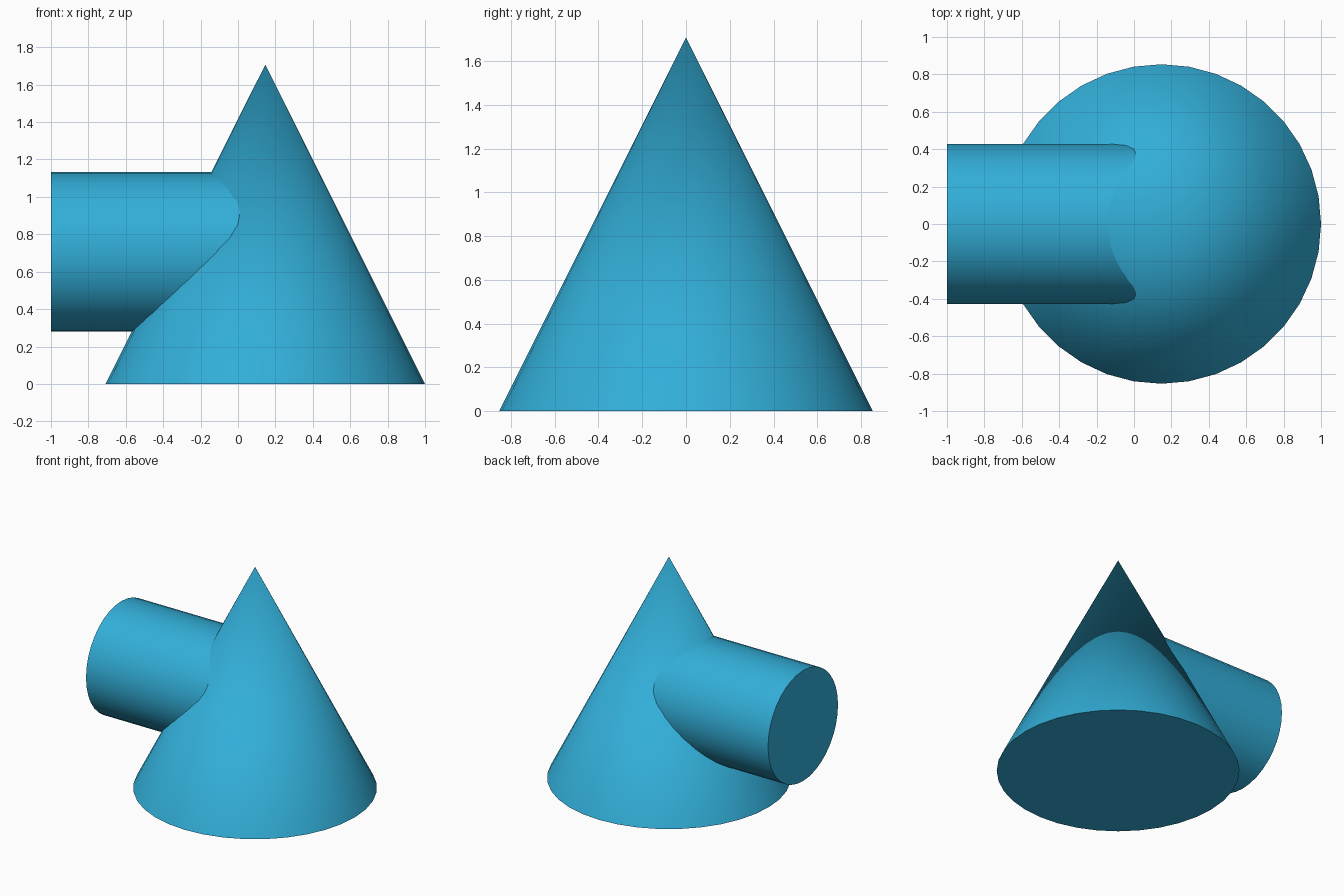
import bpy
import math

cube = bpy.data.objects.get("Cube")
if cube:
    bpy.data.objects.remove(cube, do_unlink=True)

# Single flat colour
blue = bpy.data.materials.new("sky blue")
colour = (0.032, 0.423, 0.686, 1.0)
blue.diffuse_color = colour
blue.use_nodes = True
blue.node_tree.nodes["Principled BSDF"].inputs["Base Color"].default_value = colour

SIDES = 36
AXIS_X = 0.146       # cone axis
CONE_RADIUS = 0.854
CONE_HEIGHT = 1.707
PIPE_RADIUS = 0.427
PIPE_Z = 0.707
PIPE_START = -1.0


def finish(name):
    """Name the active part, colour it and smooth its curved side."""
    part = bpy.context.object
    part.name = name
    part.data.name = name
    part.data.materials.append(blue)
    bpy.ops.object.transform_apply(location=False, rotation=True, scale=True)
    bpy.ops.object.shade_smooth_by_angle(angle=math.radians(30))
    return part


# Upright cone standing on the ground
bpy.ops.mesh.primitive_cone_add(
    vertices=SIDES, radius1=CONE_RADIUS, radius2=0, depth=CONE_HEIGHT,
    location=(AXIS_X, 0, CONE_HEIGHT / 2))
finish("cone")

# Horizontal cylinder running from the right side to the cone axis
length = AXIS_X - PIPE_START
bpy.ops.mesh.primitive_cylinder_add(
    vertices=SIDES, radius=PIPE_RADIUS, depth=length,
    location=(PIPE_START + length / 2, 0, PIPE_Z),
    rotation=(0, math.pi / 2, 0))
finish("side_cylinder")
